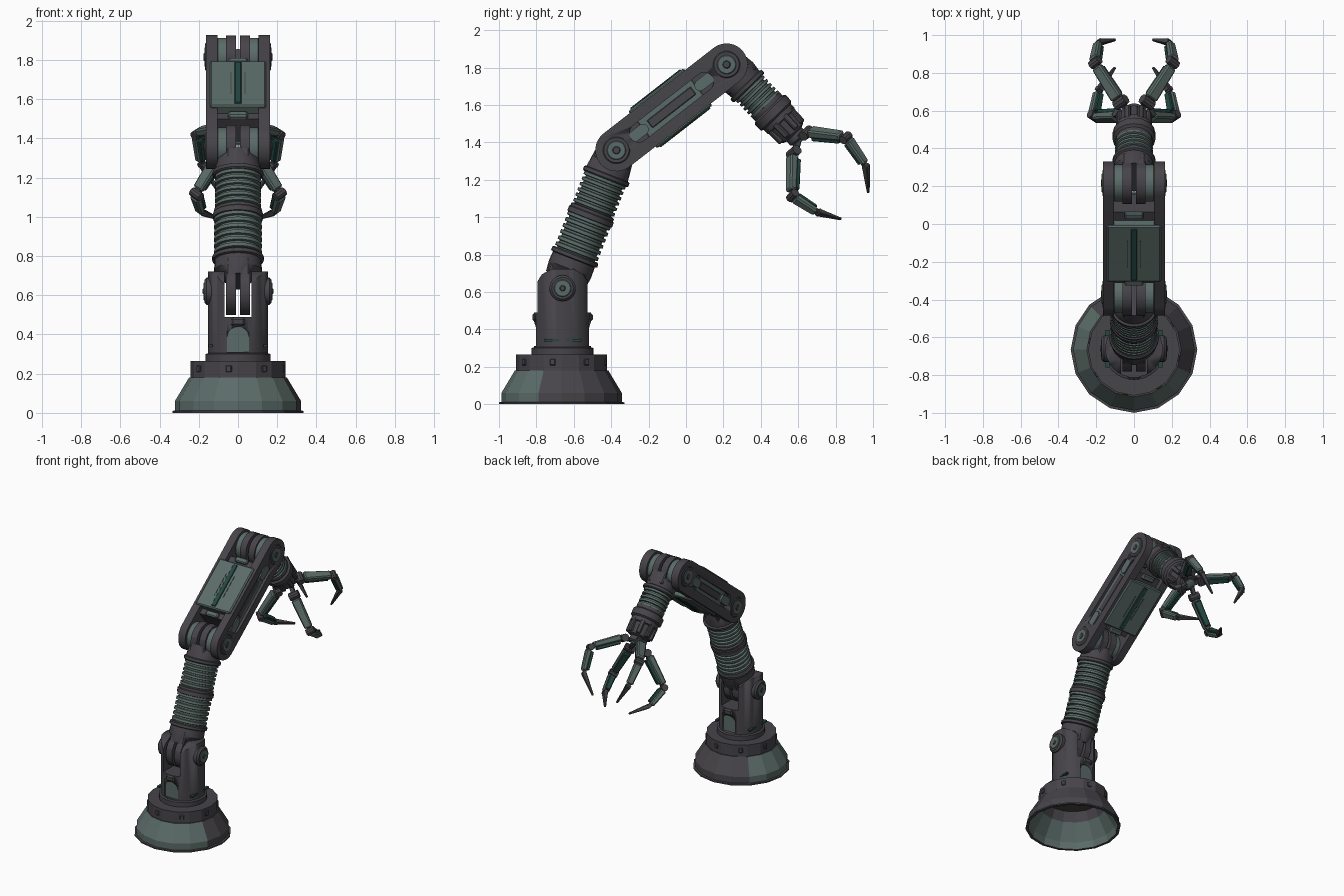
import bpy, bmesh, math
from mathutils import Matrix, Vector

if "Cube" in bpy.data.objects:
    bpy.data.objects.remove(bpy.data.objects["Cube"])

def material(name, c):
    m = bpy.data.materials.new(name)
    m.diffuse_color = (*c, 1)
    m.use_nodes = True
    m.node_tree.nodes["Principled BSDF"].inputs["Base Color"].default_value = m.diffuse_color
    return m

DARK = material("dark_metal", (.062, .058, .066))
LIGHT = material("grey_green", (.105, .15, .138))
TEAL = material("deep_teal", (.018, .065, .052))
T = lambda x, y, z: Matrix.Translation((x, y, z))
I = Matrix()

def put(name, bm, mat, M=I, smooth=True, bevel=0):
    if bevel:
        bmesh.ops.bevel(bm, geom=[e for e in bm.edges if e.calc_face_angle(0) > .6],
                        offset=bevel, segments=1, affect='EDGES')
    bm.transform(M)
    bmesh.ops.recalc_face_normals(bm, faces=bm.faces)
    me = bpy.data.meshes.new(name)
    bm.to_mesh(me)
    bm.free()
    me.materials.append(mat)
    ob = bpy.data.objects.new(name, me)
    bpy.context.collection.objects.link(ob)
    if smooth:
        activate(ob)
        bpy.ops.object.shade_smooth_by_angle(angle=math.radians(32))
    return ob

def activate(ob):
    bpy.ops.object.select_all(action='DESELECT')
    ob.select_set(True)
    bpy.context.view_layer.objects.active = ob

def lathe(name, prof, mat, M=I, seg=24, smooth=True, top_sx=None):
    """Revolve (radius, z) points; top_sx narrows the last ring in x."""
    bm = bmesh.new()
    rings = []
    for k, (r, z) in enumerate(prof):
        sx = top_sx if top_sx and k == len(prof) - 1 else 1
        rings.append([bm.verts.new((r * sx * math.cos(2 * math.pi * i / seg),
                                    r * math.sin(2 * math.pi * i / seg), z)) for i in range(seg)])
    for a, b in zip(rings, rings[1:]):
        for i in range(seg):
            j = (i + 1) % seg
            bm.faces.new((a[i], a[j], b[j], b[i]))
    bm.faces.new(rings[0])
    bm.faces.new(rings[-1])
    return put(name, bm, mat, M, smooth)

def prism(name, outline, x0, x1, mat, M=I, bevel=0):
    """Extrude a (y, z) outline along x."""
    bm = bmesh.new()
    a, b = ([bm.verts.new((x, y, z)) for y, z in outline] for x in (x0, x1))
    bm.faces.new(a)
    bm.faces.new(b)
    for i in range(len(a)):
        j = (i + 1) % len(a)
        bm.faces.new((a[i], a[j], b[j], b[i]))
    return put(name, bm, mat, M, bevel=bevel)

def box(name, size, c, mat, M=I, bevel=0, taper=1):
    bm = bmesh.new()
    bmesh.ops.create_cube(bm, size=1)
    for v in bm.verts:
        t = taper if v.co.z > 0 else 1
        v.co = Vector((v.co.x * size[0] * t, v.co.y * size[1] * t, v.co.z * size[2])) + Vector(c)
    return put(name, bm, mat, M, False, bevel)

def stadium(r, z0, z1, n=12):
    up = [(r * math.cos(math.pi * i / n), z1 + r * math.sin(math.pi * i / n)) for i in range(n + 1)]
    return up + [(-y, z0 + z1 - z) for y, z in up]

def disc(name, r, x0, x1, z, mat, M, bev=.008):
    prof = [(r, x0), (r, x1 - bev), (r - bev, x1)]
    return lathe(name, prof, mat, M @ T(0, 0, z) @ Matrix.Rotation(math.pi / 2, 4, 'Y'))

def boolean(ob, cutter, op='DIFFERENCE'):
    cutter.hide_render = True
    m = ob.modifiers.new("cut", 'BOOLEAN')
    m.operation, m.object, m.solver = op, cutter, 'EXACT'
    activate(ob)
    bpy.ops.object.modifier_apply(modifier="cut")
    bpy.data.objects.remove(cutter)

def frame(p, q):
    """Local z runs from p to q inside the yz plane, local x stays global x."""
    d = (Vector(q) - Vector(p)).normalized()
    x = Vector((1, 0, 0))
    y = d.cross(x)
    return T(*p) @ Matrix((x, y, d)).transposed().to_4x4()

MIRROR = [("right", I), ("left", Matrix.Scale(-1, 4, (1, 0, 0)))]
P0, P1, P2 = (0, -.66, .62), (0, -.372, 1.358), (0, .217, 1.816)

# Base: hollow 16-sided flared foot with a lighter front panel
B = T(0, -.665, 0)
base = lathe("base", [(.2, .24), (.23, .17), (.305, .05), (.315, 0), (.335, 0), (.335, .01), (.322, .012),
                      (.322, .06), (.25, .18), (.243, .18), (.243, .265), (.17, .265)], DARK, B, 16, False)
base.data.materials.append(LIGHT)
for p in base.data.polygons:
    a = math.degrees(math.atan2(p.center.y + .665, p.center.x))
    if not -22.5 < a < 135 and .012 < p.center.z < .17:
        p.material_index = 1
for i in range(8):
    R = B @ Matrix.Rotation(math.radians(33.75 + 45 * i), 4, 'Z')
    box("base_bolt", (.016, .03, .035), (.238, 0, .225), DARK, R, .004)

# Column: forked turret with arched hatches
C = T(0, -.66, 0)
col = lathe("column", [(.165, .255), (.165, .3), (.152, .305), (.152, .74)], DARK, C, 32)
top = [(.145, .64), (.11, .695), (.06, .722)]
boolean(col, prism("trim", [(-.2, .2), (.2, .2), (.2, .62)] + top + [(-y, z) for y, z in top[::-1]] + [(-.2, .62)],
                   -.3, .3, DARK, C), 'INTERSECT')
boolean(col, box("slot", (.14, .6, .5), (0, 0, .74), DARK, C))
for a in (-90, 90):
    R = C @ Matrix.Rotation(math.radians(a), 4, 'Z')
    arch = [(-.055, .31), (.055, .31)] + [(.055 * math.cos(t * math.pi / 8), .39 + .05 * math.sin(t * math.pi / 8))
                                          for t in range(9)]
    boolean(col, prism("hatch_cut", arch, .13, .3, DARK, R))
    prism("column_hatch", arch, .12, .134, LIGHT, R)
    box("hatch_hood", (.03, .07, .045), (.147, 0, .465), DARK, R, .01)
for side, S in MIRROR:
    box("column_slit_" + side, (.02, .2, .012), (.14, 0, .342), TEAL, S @ C)
    disc("shoulder_boss_" + side, .07, .1, .172, .62, DARK, S @ C, .012)
    disc("shoulder_ring_" + side, .05, .1, .176, .62, LIGHT, S @ C)
    disc("shoulder_cap_" + side, .02, .1, .18, .62, DARK, S @ C)

# Shared arm pieces
def ribs(name, M, z0, z1, n, r):
    h = (z1 - z0) / n
    prof = []
    for i in range(n):
        z = z0 + i * h
        prof += [(r - .014, z), (r - .014, z + h * .3), (r, z + h * .4), (r, z + h * .9), (r - .014, z + h)]
    lathe(name, prof, LIGHT, M)

def tongue(name, M, pivot, collar, r, rc):
    """Double prong around a pivot, blended into a round collar."""
    s = 1 if collar > pivot else -1
    edge = collar - s * .06
    lathe(name + "_collar", [(rc - .008, collar + s * .025), (rc, collar + s * .018), (rc, collar),
                             (rc - .012, collar - s * .005), (r, edge), (r * .95, (pivot + edge) / 2)],
          DARK, M, top_sx=.5)
    lo, hi = sorted((pivot, collar - s * .02))
    for side, S in MIRROR:
        prism(name + "_prong_" + side, stadium(r, pivot, pivot), .01, .06, DARK, S @ M, .008)
        box(name + "_prong_root_" + side, (.05, 1.8 * r, hi - lo), (.035, 0, (lo + hi) / 2), DARK, S @ M, .008)

# Lower arm
A = frame(P0, P1)
L1 = (Vector(P1) - Vector(P0)).length
tongue("lower_arm_foot", A, 0, .17, .122, .132)
ribs("lower_ribs", A, .19, .40, 6, .122)
lathe("lower_mid_ring", [(.11, .39), (.128, .398), (.128, .425), (.122, .43), (.122, .445), (.105, .45)], DARK, A)
ribs("upper_ribs", A, .445, .63, 6, .118)
tongue("lower_arm_head", A, L1, L1 - .14, .112, .13)

# Upper arm: grooved side plates, centre box, hubs
U = frame(P1, P2)
L2 = (Vector(P2) - Vector(P1)).length
for side, S in MIRROR:
    M = S @ U
    plate = prism("side_plate_" + side, stadium(.113, 0, L2, 16), .105, .163, DARK, M, .008)
    boolean(plate, prism("groove", stadium(.05, .15, L2 - .15), .14, .3, DARK, M))
    for z in (.15, L2 - .15):
        prism("groove_pad_" + side, stadium(.03, z - .03, z + .03), .13, .158, LIGHT, M, .005)
    box("groove_rail_" + side, (.02, .055, .3), (.138, 0, L2 / 2), DARK, M, .006)
    for z in (0, L2):
        disc("elbow_hub_" + side, .075, .15, .168, z, DARK, M)
        disc("elbow_ring_" + side, .055, .15, .172, z, LIGHT, M)
        disc("elbow_cap_" + side, .025, .15, .176, z, DARK, M)
        disc("elbow_spacer_" + side, .098, .05, .11, z, LIGHT, M)
box("upper_arm_core", (.22, .15, L2 - .27), (0, 0, L2 / 2), DARK, U)
box("upper_arm_panel", (.288, .252, .375), (0, 0, .365), LIGHT, U, .008)
for y in (-1, 1):
    box("panel_stripe", (.034, .012, .34), (0, y * .127, .365), TEAL, U, .003)
    for x in (-.035, .035):
        box("panel_slit", (.006, .004, .18), (x, y * .126, .365), DARK, U)
    for z in (.15, L2 - .15):
        box("cross_bar", (.1, .03, .04), (0, y * .085, z), LIGHT, U, .008)

# Wrist and hand body
W = frame(P2, (0, .217 + .695, 1.816 - .72))
tongue("wrist", W, 0, .15, .11, .115)
ribs("wrist_ribs", W, .165, .305, 5, .1)
lathe("hand_body", [(.09, .295), (.1, .30), (.1, .325), (.114, .335), (.114, .38), (.1, .39), (.1, .42), (.088, .425),
                    (.078, .51), (.055, .52), (.055, .55), (.045, .56)], DARK, W, 16)
for i in range(8):
    R = W @ Matrix.Rotation(math.radians(22.5 + 45 * i), 4, 'Z')
    box("hand_rib", (.03, .035, .1), (.085, 0, .455), DARK, R, .006, .9)
lathe("palm", [(.035, .55), (.035, .57), (.02, .575)], LIGHT, W, 16)

# Fingers: two joint chains, mirrored
def finger(name, pts, S):
    pts = [Vector(p) for p in pts]
    mid = (pts[1] + pts[-1]) / 2
    widths = [.03, .066, .056, .034]
    for k, (p, q) in enumerate(zip(pts, pts[1:])):
        d = (q - p).normalized()
        n = (p + q) / 2 - mid
        n = (n - d * n.dot(d)).normalized()
        x = n.cross(d)
        M = S @ T(*p) @ Matrix((x, n, d)).transposed().to_4x4()
        l, w = (q - p).length, widths[k]
        if k in (1, 2):
            box(name + "_shell", (w, w * .7, l * .8), (0, w * .15, l * .5), LIGHT, M, .008, .85)
            box(name + "_pad", (w * .75, w * .45, l * .7), (0, -w * .3, l * .5), TEAL, M, .005, .85)
            box(name + "_core", (w * .4, w * .4, l), (0, 0, l * .5), DARK, M)
        else:
            box(name + ("_tip" if k else "_root"), (w, w, l), (0, 0, l / 2), DARK, M, .004, .4 if k else 1)
        if k:
            r = w * .42
            lathe(name + "_knuckle", [(r, -w * .55), (r, w * .55)], DARK, M @ Matrix.Rotation(math.pi / 2, 4, 'Y'), 10)

for side, S in MIRROR:
    finger("upper_finger_" + side, [(.025, .59, 1.42), (.07, .645, 1.45), (.205, .855, 1.425),
                                    (.185, .962, 1.27), (.1, .975, 1.13)], S)
    finger("lower_finger_" + side, [(.025, .6, 1.4), (.07, .575, 1.345), (.212, .57, 1.115),
                                    (.185, .71, 1.025), (.1, .83, .99)], S)
